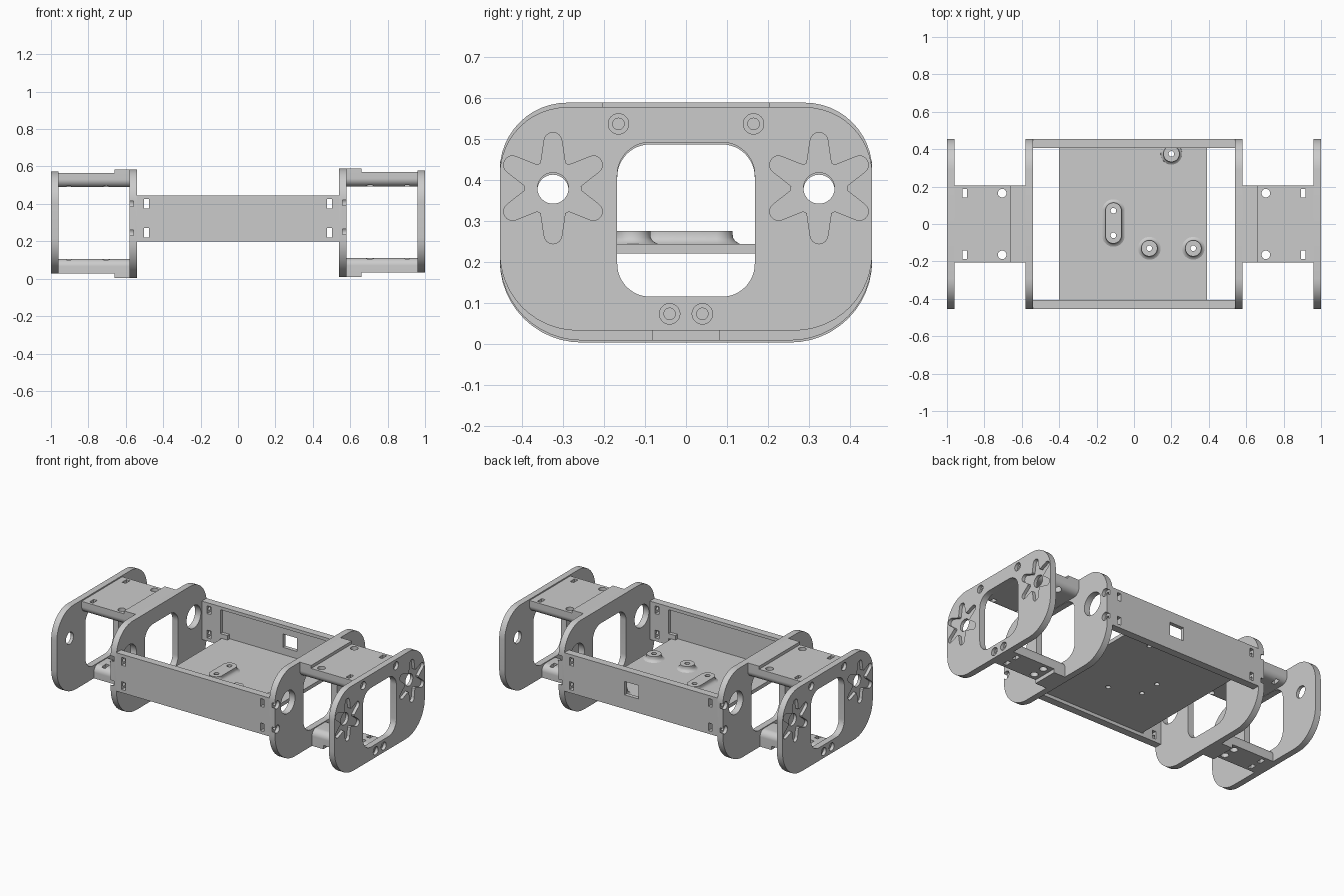
import bpy, bmesh
from math import sin, cos, pi, radians

if "Cube" in bpy.data.objects:
    bpy.data.objects.remove(bpy.data.objects["Cube"])


def finish(name, bm):
    bmesh.ops.recalc_face_normals(bm, faces=bm.faces)
    me = bpy.data.meshes.new(name)
    bm.to_mesh(me)
    bm.free()
    ob = bpy.data.objects.new(name, me)
    bpy.context.collection.objects.link(ob)
    return ob


def loft(name, rings):
    bm = bmesh.new()
    loops = [[bm.verts.new(p) for p in r] for r in rings]
    for a, b in zip(loops, loops[1:]):
        n = len(a)
        for i in range(n):
            bm.faces.new((a[i], a[(i + 1) % n], b[(i + 1) % n], b[i]))
    bm.faces.new(loops[0])
    bm.faces.new(loops[-1])
    return finish(name, bm)


def prism(name, pts, axis, a, b):
    """Extrude a 2D profile along one axis from a to b."""
    place = {'x': lambda u, v, d: (d, u, v), 'y': lambda u, v, d: (u, d, v),
             'z': lambda u, v, d: (u, v, d)}[axis]
    return loft(name, [[place(u, v, d) for u, v in pts] for d in (a, b)])


def circle(u, v, r, n=32):
    return [(u + r * cos(2 * pi * i / n), v + r * sin(2 * pi * i / n)) for i in range(n)]


def rect(u0, u1, v0, v1, r_low=0, r_high=0, n=12):
    """Rectangle with separate radii for the low and high corners."""
    out = []
    for k, (u, v, su, sv, r) in enumerate(((u1, v1, 1, 1, r_high), (u0, v1, -1, 1, r_high),
                                           (u0, v0, -1, -1, r_low), (u1, v0, 1, -1, r_low))):
        if r == 0:
            out.append((u, v))
            continue
        for i in range(n + 1):
            t = pi / 2 * (k + i / n)
            out.append((u - su * r + r * cos(t), v - sv * r + r * sin(t)))
    return out


def star(u, v, arms=6):
    out = []
    for k in range(arms):
        a = pi / 2 + 2 * pi * k / arms
        cu, cv = u + .114 * cos(a), v + .114 * sin(a)
        for i in range(9):
            t = a - pi / 2 + pi * i / 8
            out.append((cu + .022 * cos(t), cv + .022 * sin(t)))
        for da in (-4, 0, 4):
            b = a + pi / arms + radians(da)
            out.append((u + .068 * cos(b), v + .068 * sin(b)))
    return out


def cut(ob, pts, axis, a, b):
    tool = prism('cutter', pts, axis, a, b)
    tool.hide_render = True
    m = ob.modifiers.new('cut', 'BOOLEAN')
    m.operation, m.object, m.solver = 'DIFFERENCE', tool, 'EXACT'
    bpy.context.view_layer.objects.active = ob
    bpy.ops.object.modifier_apply(modifier=m.name)
    bpy.data.objects.remove(tool)


def mirrored(ob, name, axis, dz=0):
    me = ob.data.copy()
    bm = bmesh.new()
    bm.from_mesh(me)
    for v in bm.verts:
        v.co[axis] *= -1
        v.co.z += dz
    bmesh.ops.reverse_faces(bm, faces=bm.faces)
    bm.to_mesh(me)
    bm.free()
    new = bpy.data.objects.new(name, me)
    bpy.context.collection.objects.link(new)
    return new


SCREWS = [(s * .165, .532) for s in (-1, 1)] + [(s * .04, .068) for s in (-1, 1)]
opening = rect(-.168, .168, .11, .487, .08, .08)

# Outer end plate with star-shaped recesses and countersunk screw holes
outer = prism('right_outer_plate', rect(-.455, .455, .027, .573, .19, .165), 'x', .96, 1)
cut(outer, opening, 'x', .9, 1.1)
for s in (-1, 1):
    cut(outer, star(s * .325, .375), 'x', .98, 1.1)
    cut(outer, circle(s * .325, .375, .038), 'x', .9, 1.1)
for y, z in SCREWS:
    cut(outer, circle(y, z, .025), 'x', .98, 1.1)
    cut(outer, circle(y, z, .014), 'x', .9, 1.1)

# Inner plate with large round holes and edge screw pockets
inner = prism('right_inner_plate', rect(-.455, .455, .003, .584, .2, .165), 'x', .54, .58)
cut(inner, opening, 'x', .5, .6)
for s in (-1, 1):
    cut(inner, circle(s * .325, .375, .072), 'x', .5, .6)
    for z in (.245, .4):
        cut(inner, circle(s * .435, z, .025), 'x', .558, .6)
        cut(inner, circle(s * .43, z, .012), 'x', .5, .6)

# Upper and lower bridges between the plates, each with a thicker tongue
bridges = []
for name, w, z0, z1, t0, t1, rl, rh, sy, sz in (
        ('upper', .205, .489, .565, .489, .584, .042, 0, .165, .532),
        ('lower', .082, .027, .105, .003, .105, 0, .04, .04, .068)):
    b = prism('right_%s_bridge' % name, rect(-w, w, z0, z1, rl, rh), 'x', .66, .96)
    t = prism('right_%s_tongue' % name, rect(-w, w, t0, t1, rl, rh), 'x', .58, .66)
    for s in (-1, 1):
        y = s * sy
        cut(b, rect(.893, .918, y - .022, y + .022), 'z', -.1, .7)
        cut(b, circle(.705, y, .023), 'z', -.1, .7)
        cut(b, circle(y, sz, .014), 'x', .9, 1)
    bridges += [b, t]

right_parts = [outer, inner] + bridges
for ob in right_parts:
    mirrored(ob, ob.name.replace('right', 'left'), 0)
    for v in ob.data.vertices:
        v.co.z += .005

# Side walls with a shallow inner pocket, nut slots and screw bores
front = prism('front_wall', rect(-.54, .54, .2, .445), 'y', -.455, -.407)
cut(front, rect(-.41, .41, .222, .425), 'y', -.43, -.38)
for s in (-1, 1):
    for z in (.245, .4):
        cut(front, rect(s * .49 - .013, s * .49 + .013, z - .025, z + .025), 'y', -.5, -.3)
        a, b = sorted((s * .49, s * .6))
        cut(front, circle(-.43, z, .012, 16), 'x', a, b)
back = mirrored(front, 'back_wall', 1)
cut(back, rect(.015, .115, .29, .375), 'y', .3, .5)

# Small corner blocks holding the floor
for sx in (-1, 1):
    for sy in (-1, 1):
        y0, y1 = sorted((sy * .408, sy * .432))
        prism('corner_block', rect(sx * .385 - .025, sx * .385 + .025, y0, y1), 'z', .24, .272)

# Floor with filleted mounting bosses
floor = prism('floor', rect(-.4, .39, -.432, .432), 'z', .221, .244)
for x, y, half in ((.082, -.13, 0), (.317, -.13, 0), (.2, .375, 0), (-.11, .005, .066)):
    rings = []
    for r, z in ((.058 if y > .3 else .068, .24), (.057, .246), (.049, .251), (.044, .259), (.043, .27), (.043, .276)):
        rings.append([(x + r * cos(t), y + r * sin(t) + (half if i < 20 else -half), z)
                      for i in range(40) for t in [2 * pi * (i + .5) / 40]])
    boss = loft('mounting_boss', rings)
    for dy in sorted({-half, half}):
        for ob in (boss, floor):
            cut(ob, circle(x, y + dy, .015, 24), 'z', .1, .4)

# Smooth rounded surfaces, keep edges crisp
bpy.ops.object.select_all(action='SELECT')
bpy.ops.object.shade_smooth_by_angle(angle=radians(30))
